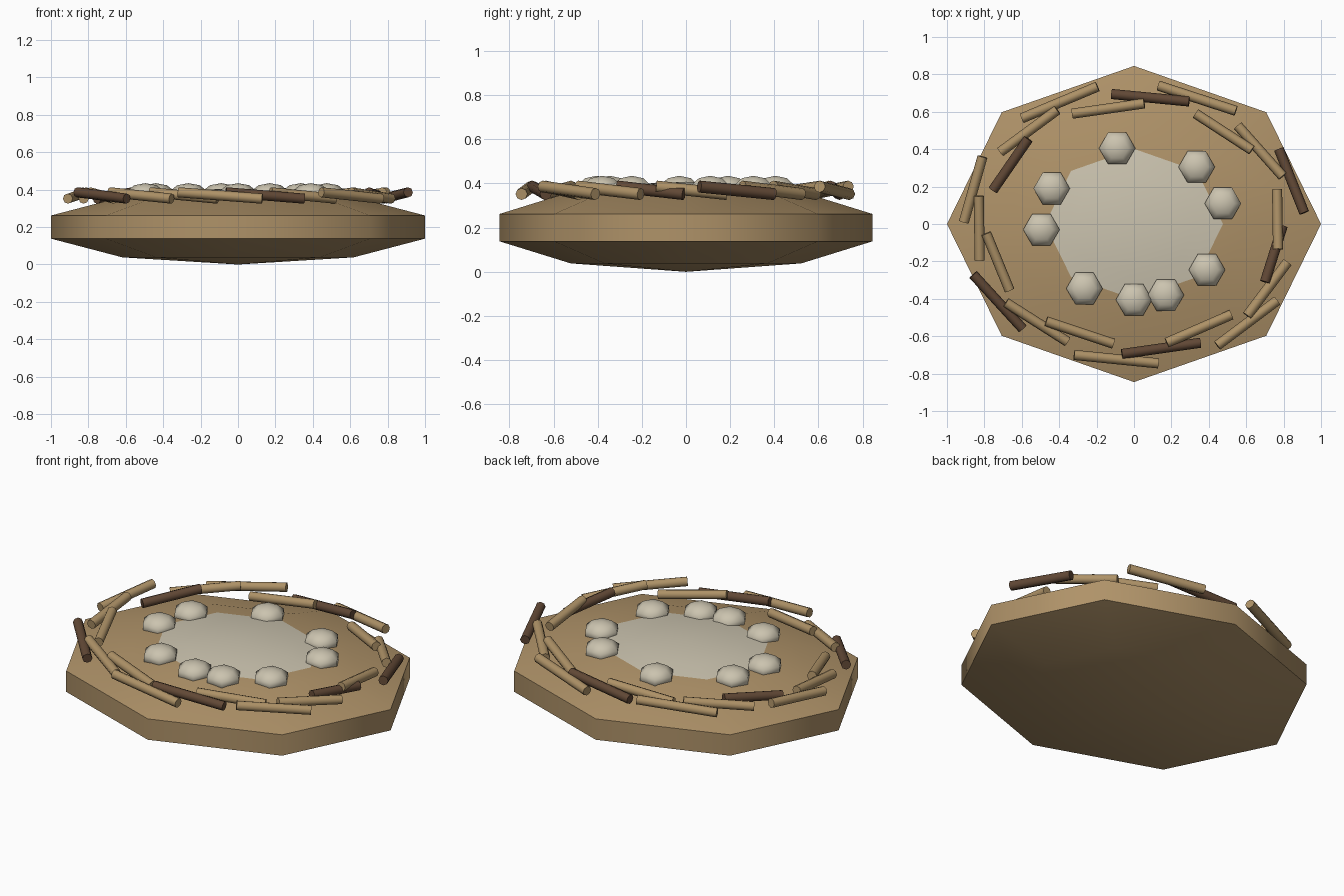
import bpy, bmesh, math
from mathutils import Vector

if "Cube" in bpy.data.objects:
    bpy.data.objects.remove(bpy.data.objects["Cube"])


def material(name, rgb):
    m = bpy.data.materials.new(name)
    m.diffuse_color = (*rgb, 1)
    m.use_nodes = True
    m.node_tree.nodes["Principled BSDF"].inputs["Base Color"].default_value = m.diffuse_color
    return m


TAN = material("straw_tan", (0.43, 0.29, 0.14))
TWIG = material("light_twig", (0.42, 0.285, 0.135))
DARK = material("dark_twig", (0.12, 0.065, 0.036))
CREAM = material("cream", (0.60, 0.55, 0.43))


def finish(name, bm, mat, angle):
    """Turn a bmesh into a smooth-shaded object."""
    bmesh.ops.recalc_face_normals(bm, faces=bm.faces)
    me = bpy.data.meshes.new(name)
    bm.to_mesh(me)
    bm.free()
    me.materials.append(mat)
    ob = bpy.data.objects.new(name, me)
    bpy.context.collection.objects.link(ob)
    bpy.ops.object.select_all(action='DESELECT')
    ob.select_set(True)
    bpy.context.view_layer.objects.active = ob
    bpy.ops.object.shade_smooth_by_angle(angle=math.radians(angle))
    return ob


def lathe(name, profile, sides, mat, yscale=1.0, loc=(0, 0, 0), angle=60):
    """Revolve (radius, z) points; radius 0 makes a pole."""
    bm = bmesh.new()
    rings = []
    for r, z in profile:
        n = sides if r > 0 else 1
        rings.append([bm.verts.new((loc[0] + r * math.cos(2 * math.pi * i / sides),
                                    loc[1] + r * yscale * math.sin(2 * math.pi * i / sides),
                                    loc[2] + z)) for i in range(n)])
    for a, b in zip(rings, rings[1:]):
        for i in range(sides):
            j = (i + 1) % sides
            quad = [a[i % len(a)], a[j % len(a)], b[j % len(b)], b[i % len(b)]]
            bm.faces.new(list(dict.fromkeys(quad)))
    return finish(name, bm, mat, angle)


def ball_profile(r, h):
    """Five-band low-poly ball whose widest ring has radius r."""
    k = r / math.sin(math.radians(72))
    pts = []
    for i in range(6):
        a = math.radians(36 * i)
        pts.append((0 if i in (0, 5) else k * math.sin(a), -h * math.cos(a)))
    return pts


# Flattened nest body
lathe("nest_body", ball_profile(1.0, 0.2), 8, TAN, 0.845, (0, 0, 0.2))

# Pale lining in the middle
lathe("nest_lining", [(0, 0.33), (0.50, 0.345), (0.525, 0.363), (0.33, 0.393), (0, 0.408)],
      8, CREAM, 0.845)

# Ring of pale pebbles
pebbles = [(-0.09, 0.405), (0.335, 0.305), (0.475, 0.11), (0.39, -0.245), (0.17, -0.38),
           (0, -0.405), (-0.265, -0.345), (-0.495, -0.03), (-0.44, 0.19)]
for i, (x, y) in enumerate(pebbles):
    lathe(f"pebble_{i + 1}", ball_profile(0.0975, 0.06), 6, CREAM, 1.0, (x, y, 0.375))

# Twigs: plan-view end points, raised end first
twigs = [(-.195, .735, -.60, .565), (.295, .655, -.12, .695), (.055, .645, -.33, .59),
         (.545, .605, .13, .74), (.63, .395, .33, .59), (.795, .255, .555, .525),
         (.91, .06, .775, .40), (.77, -.135, .765, .185), (.70, -.31, .795, -.01),
         (.605, -.49, .82, -.205), (.445, -.65, .765, -.41), (.175, -.635, .52, -.485),
         (-.065, -.695, .355, -.635), (-.32, -.70, .13, -.745), (-.47, -.52, -.11, -.64),
         (-.685, -.42, -.355, -.63), (-.86, -.27, -.595, -.56), (-.79, -.05, -.665, -.355),
         (-.83, .15, -.825, -.195), (-.81, .36, -.91, .01), (-.565, .455, -.755, .18),
         (-.41, .61, -.715, .385)]
dark_ones = {1, 6, 8, 12, 16, 20}
for i, (x0, y0, x1, y1) in enumerate(twigs):
    a, b = Vector((x0, y0, 0.386)), Vector((x1, y1, 0.352))
    bm = bmesh.new()
    bmesh.ops.create_cone(bm, cap_ends=True, segments=8, radius1=0.027, radius2=0.027,
                          depth=(b - a).length)
    bm.transform((b - a).to_track_quat('Z', 'Y').to_matrix().to_4x4())
    bmesh.ops.translate(bm, verts=bm.verts, vec=(a + b) / 2)
    finish(f"twig_{i + 1}", bm, DARK if i in dark_ones else TWIG, 50)
